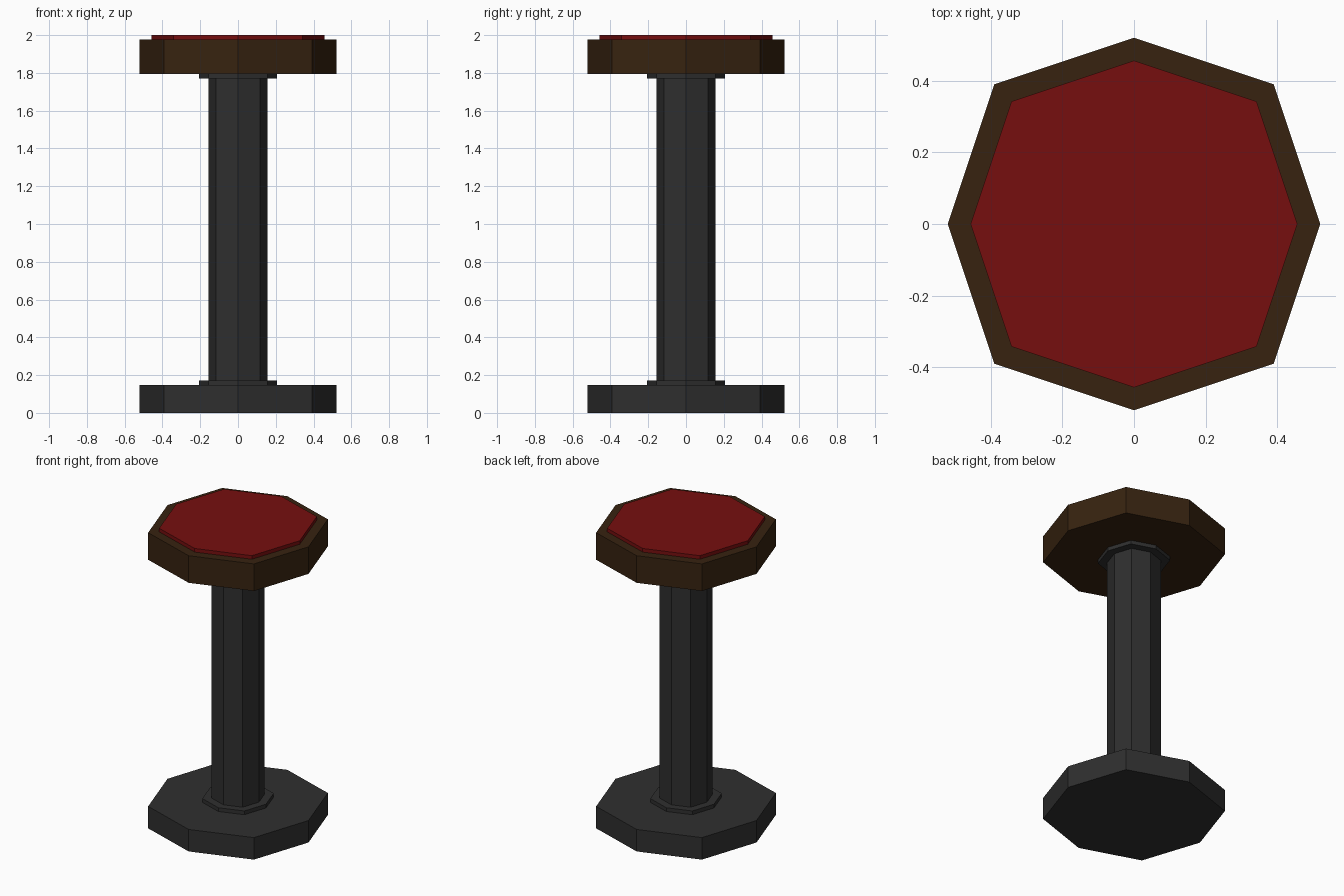
import bpy, bmesh, math

if "Cube" in bpy.data.objects:
    bpy.data.objects.remove(bpy.data.objects["Cube"])


def material(name, rgb):
    m = bpy.data.materials.new(name)
    m.diffuse_color = (*rgb, 1)
    m.use_nodes = True
    m.node_tree.nodes["Principled BSDF"].inputs["Base Color"].default_value = m.diffuse_color
    return m


METAL = material("dark metal", (0.028, 0.028, 0.028))
WOOD = material("dark wood", (0.038, 0.0165, 0.005))
RED = material("red leather", (0.18, 0.0045, 0.0045))


def octagon_prism(name, r, z0, z1, mat):
    """Eight-sided prism; corners on the axes at r, diagonal corners at 0.75 r in x and y."""
    bm = bmesh.new()
    ring = []
    for i in range(8):
        a = i * math.pi / 4
        rad = r if i % 2 == 0 else r * 0.75 * math.sqrt(2)
        ring.append(bm.verts.new((rad * math.cos(a), rad * math.sin(a), z0)))
    face = bm.faces.new(ring)
    top = bmesh.ops.extrude_face_region(bm, geom=[face])["geom"]
    for v in top:
        if isinstance(v, bmesh.types.BMVert):
            v.co.z = z1
    bmesh.ops.recalc_face_normals(bm, faces=bm.faces)
    mesh = bpy.data.meshes.new(name)
    bm.to_mesh(mesh)
    bm.free()
    mesh.materials.append(mat)
    obj = bpy.data.objects.new(name, mesh)
    bpy.context.collection.objects.link(obj)


# Foot, lower collar, post, upper collar
octagon_prism("base", 0.521, 0.0, 0.147, METAL)
octagon_prism("lower_collar", 0.207, 0.147, 0.172, METAL)
octagon_prism("post", 0.155, 0.172, 1.77, METAL)
octagon_prism("upper_collar", 0.207, 1.77, 1.795, METAL)
# Wooden seat with leather pad
octagon_prism("seat", 0.521, 1.795, 1.976, WOOD)
octagon_prism("seat_pad", 0.457, 1.976, 2.0, RED)
